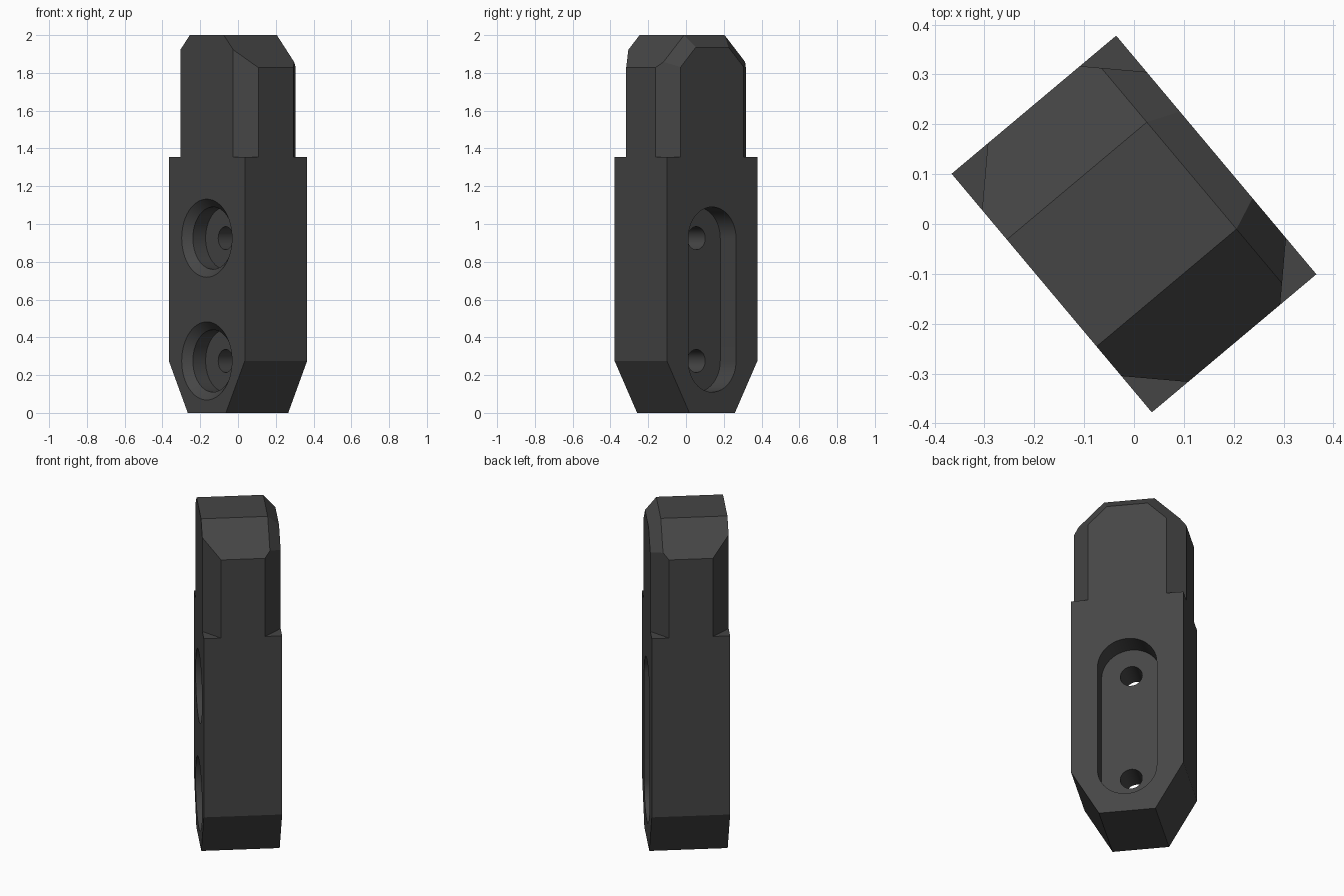
import bpy, bmesh, math
from mathutils import Vector

if "Cube" in bpy.data.objects:
    bpy.data.objects.remove(bpy.data.objects["Cube"])

TURN = math.radians(-50)     # the block stands turned about z
HW, HD = 0.3125, 0.2155      # half width and half depth
SHOULDER = 1.355             # height of the corner ledges
HOLES = (0.275, 0.925)       # heights of the bolt holes

dark = bpy.data.materials.new("dark_grey")
dark.diffuse_color = (0.06, 0.06, 0.06, 1)
dark.use_nodes = True
dark.node_tree.nodes["Principled BSDF"].inputs["Base Color"].default_value = dark.diffuse_color


def finish(name, bm):
    bmesh.ops.recalc_face_normals(bm, faces=bm.faces[:])
    me = bpy.data.meshes.new(name)
    bm.to_mesh(me)
    bm.free()
    me.materials.append(dark)
    ob = bpy.data.objects.new(name, me)
    ob.rotation_euler.z = TURN
    bpy.context.collection.objects.link(ob)
    return ob


def loft(loops):
    """Closed solid skinned through loops of equal length."""
    bm = bmesh.new()
    rows = [[bm.verts.new(p) for p in loop] for loop in loops]
    n = len(rows[0])
    for a, b in zip(rows, rows[1:]):
        for i in range(n):
            j = (i + 1) % n
            bm.faces.new((a[i], a[j], b[j], b[i]))
    bm.faces.new(rows[0])
    bm.faces.new(rows[-1])
    return bm


def slice_off(bm, point, normal):
    geom = bm.verts[:] + bm.edges[:] + bm.faces[:]
    cut = bmesh.ops.bisect_plane(bm, geom=geom, dist=1e-5, plane_co=point,
                                 plane_no=Vector(normal).normalized(), clear_outer=True)
    edges = [e for e in cut["geom_cut"] if isinstance(e, bmesh.types.BMEdge)]
    bmesh.ops.contextual_create(bm, geom=edges)


# Body: tapered foot, straight sides, sloped shoulders at the top
half = [(0.157, 0), (HW, 0.275), (HW, 1.8275), (0.14, 2)]
outline = half + [(-x, z) for x, z in reversed(half)]
bm = loft([[(x, y, z) for x, z in outline] for y in (-HD, HD)])

# Bevel following the top outline on the slotted side
r = math.sqrt(0.5)
slice_off(bm, (0, 0.151, 2), (0, 1, 1))
for s in (1, -1):
    slice_off(bm, (s * 0.14, 0.151, 2), (s * r, 1, r))
body = finish("block_body", bm)

cutters = []

# Corner notches that leave the chamfered upper part
c, e = 0.095, 0.1
for sx in (1, -1):
    for sy in (1, -1):
        tri = [(HW - c - e, HD + e), (HW + e, HD + e), (HW + e, HD - c - e)]
        cutters.append(finish("corner_cutter", loft(
            [[(sx * x, sy * y, z) for x, y in tri] for z in (SHOULDER, 2.2)])))

# Slot with rounded ends
slot = []
for i in range(50):
    end = i // 25
    a = math.pi * (i - end) / 24
    slot.append((0.165 * math.cos(a), 0.165 * math.sin(a) + HOLES[1 - end]))
cutters.append(finish("slot_cutter", loft(
    [[(x, y, z) for x, z in slot] for y in (HD - 0.13, HD + 0.1)])))

# Countersunk, counterbored bolt holes
steps = [(0.217, -HD - 0.01), (0.165, -HD + 0.042), (0.165, -HD + 0.13),
         (0.061, -HD + 0.13), (0.061, HD - 0.09)]
steps[-1] = (0.061, HD - 0.05)
for zc in HOLES:
    loops = [[(rad * math.cos(math.tau * i / 48), y, zc + rad * math.sin(math.tau * i / 48))
              for i in range(48)] for rad, y in steps]
    cutters.append(finish("bolt_hole_cutter", loft(loops)))

# Cut the body, then drop the cutters
bpy.context.view_layer.objects.active = body
body.select_set(True)
for cutter in cutters:
    cutter.hide_render = True
    mod = body.modifiers.new("cut", "BOOLEAN")
    mod.operation = "DIFFERENCE"
    mod.solver = "EXACT"
    mod.object = cutter
    bpy.ops.object.modifier_apply(modifier=mod.name)
    bpy.data.objects.remove(cutter)
bpy.ops.object.shade_smooth_by_angle(angle=math.radians(20))
